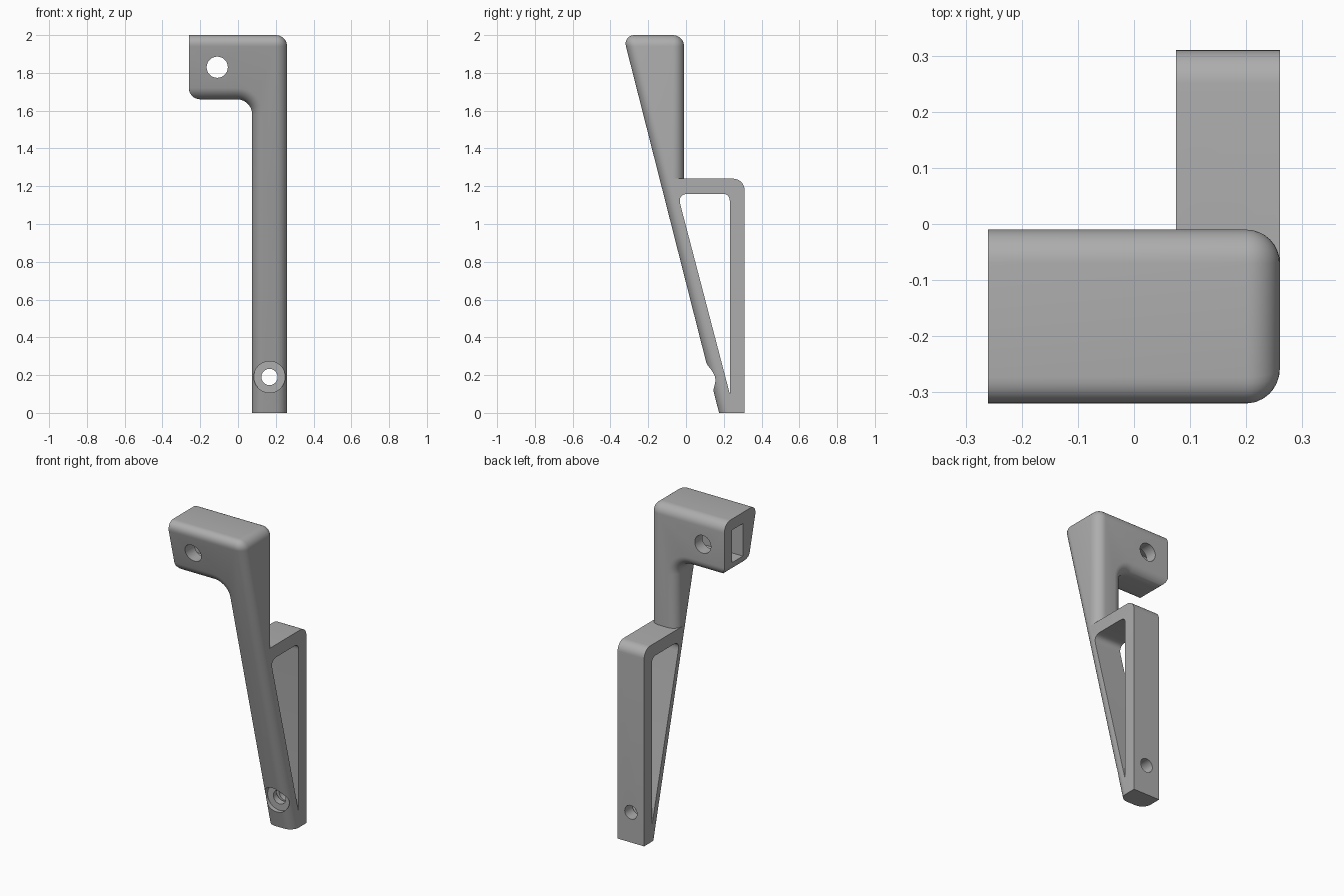
import bpy, bmesh, math
from mathutils import Vector

if "Cube" in bpy.data.objects:
    bpy.data.objects.remove(bpy.data.objects["Cube"])

R = 0.06                      # edge rounding
XL, XR = 0.075, 0.26          # column sides
HEAD_X, HEAD_Z = -0.26, 1.66  # free end and underside of the head
SHELF = 1.24                  # top of the rear brace
BACK, REAR = -0.01, 0.31      # back of the head, back of the brace
SEG = 8

grey = bpy.data.materials.new("plain grey")
grey.diffuse_color = (0.42, 0.42, 0.42, 1)
grey.use_nodes = True
grey.node_tree.nodes["Principled BSDF"].inputs["Base Color"].default_value = grey.diffuse_color


def front(z):
    """y of the sloping front plane"""
    return 0.175 - 0.254 * z


def arc(cx, cy, r, a0, a1, n=SEG):
    return [(cx + r * math.cos(math.radians(a0 + (a1 - a0) * i / n)),
             cy + r * math.sin(math.radians(a0 + (a1 - a0) * i / n))) for i in range(n + 1)]


def loft(name, rings):
    """closed solid through rings of equal length"""
    bm = bmesh.new()
    vs = [[bm.verts.new(p) for p in ring] for ring in rings]
    n = len(vs[0])
    for a, b in zip(vs, vs[1:]):
        for i in range(n):
            j = (i + 1) % n
            bm.faces.new((a[i], a[j], b[j], b[i]))
    bm.faces.new(vs[0][::-1])
    bm.faces.new(vs[-1])
    bmesh.ops.remove_doubles(bm, verts=bm.verts, dist=1e-5)
    bmesh.ops.dissolve_degenerate(bm, edges=bm.edges, dist=1e-5)
    bmesh.ops.recalc_face_normals(bm, faces=bm.faces)
    me = bpy.data.meshes.new(name)
    bm.to_mesh(me)
    bm.free()
    me.materials.append(grey)
    ob = bpy.data.objects.new(name, me)
    bpy.context.collection.objects.link(ob)
    return ob


def cylinder(name, x, z, r, y0, y1):
    pts = arc(x, z, r, 0, 360, 48)[:-1]
    return loft(name, [[(px, y, pz) for px, pz in pts] for y in (y0, y1)])


def boolean(ob, other, op):
    mod = ob.modifiers.new(op.lower(), 'BOOLEAN')
    mod.operation, mod.object, mod.solver = op, other, 'EXACT'
    bpy.context.view_layer.objects.active = ob
    bpy.ops.object.modifier_apply(modifier=mod.name)
    bpy.data.objects.remove(other, do_unlink=True)


def soften(pts, cut):
    """round polygon corners; cut gives the trim length for each"""
    out = []
    for i, (p, c) in enumerate(zip(pts, cut)):
        p = Vector(p)
        a = p + (Vector(pts[i - 1]) - p).normalized() * c
        b = p + (Vector(pts[(i + 1) % len(pts)]) - p).normalized() * c
        out += [a.lerp(p, t / 6).lerp(p.lerp(b, t / 6), t / 6) for t in range(7)] if c else [p]
    return out


# Head and upper column: L outline, inset towards front and back for round edges
def outline(d):
    r = 0.06
    low = math.degrees(math.asin(max(0, min(1, 1 - d / r))))
    pts = [(XL + d, SHELF), (XR - d, SHELF)]
    pts += arc(XR - r, 2 - r, r - d, 0, 90)
    pts += [(HEAD_X, 2 - d)]
    pts += arc(HEAD_X + r, HEAD_Z + r, r, 180, 180 + low)
    pts += arc(XL - 0.08, HEAD_Z - 0.08, 0.08 + d, 90, 0)
    return pts


steps = [math.radians(90 * i / SEG) for i in range(SEG + 1)]
rings = []
for t in reversed(steps):
    rings.append([(x, front(z) + R * (1 - math.sin(t)), z) for x, z in outline(R * (1 - math.cos(t)))])
for t in steps:
    rings.append([(x, BACK - R * (1 - math.sin(t)), z) for x, z in outline(R * (1 - math.cos(t)))])
head = loft("head", rings)

# Lower column with the rear brace
rings = []
for y, z in [(REAR, 0)] + arc(REAR - R, SHELF - R, R, 0, 90):
    f = front(z) + R
    ring = [(XR, y)] + arc(XR - R, f, R, 0, -90) + arc(XL + R, f, R, -90, -180) + [(XL, y)]
    rings.append([(px, py, z) for px, py in ring])
bracket = loft("bracket", rings)

# Tapered window through the brace
win = soften([(0.232, 0.10), (0.232, 1.16), (-0.045, 1.16)], [0, 0.04, 0.06])
boolean(bracket, loft("window", [[(x, y, z) for y, z in win] for x in (-0.1, 0.5)]), 'DIFFERENCE')

# Screw hole with a wide recess at the foot
boolean(bracket, cylinder("recess", 0.167, 0.19, 0.083, -0.2, 0.175), 'DIFFERENCE')
boolean(bracket, cylinder("screw_hole", 0.167, 0.19, 0.043, -0.2, 0.5), 'DIFFERENCE')

# Rectangular socket in the free end and the cross hole
socket = [(-0.195, 1.725), (-0.085, 1.725), (-0.085, 1.93), (-0.195, 1.93)]
boolean(head, loft("socket", [[(x, y, z) for y, z in socket] for x in (-0.4, 0.04)]), 'DIFFERENCE')
boolean(head, cylinder("cross_hole", -0.11, 1.83, 0.056, -0.6, 0.3), 'DIFFERENCE')

boolean(bracket, head, 'UNION')
bpy.ops.object.select_all(action='DESELECT')
bracket.select_set(True)
bpy.context.view_layer.objects.active = bracket
bpy.ops.object.shade_smooth_by_angle(angle=math.radians(30))
